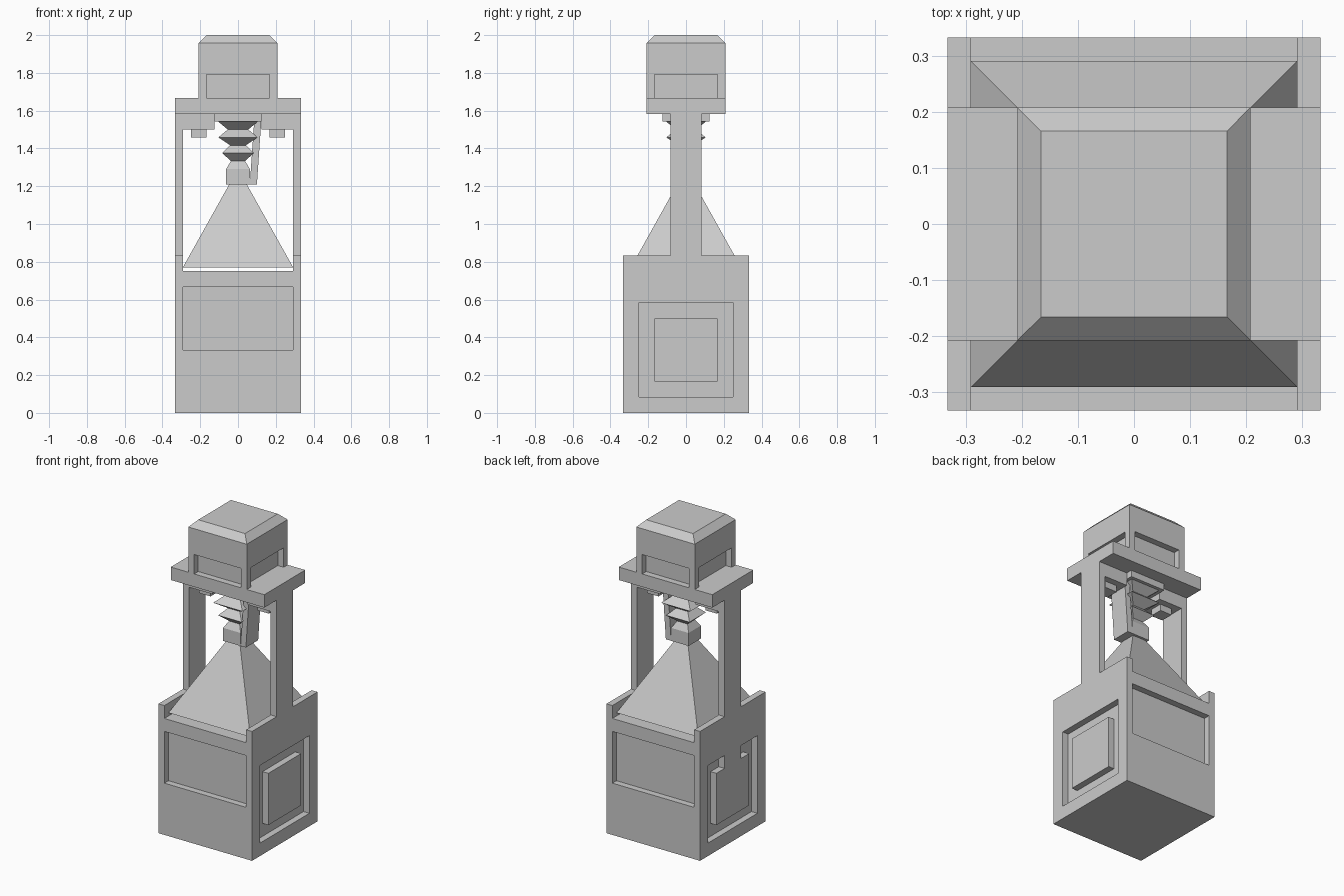
import bpy
import bmesh

cube = bpy.data.objects.get("Cube")
if cube:
    bpy.data.objects.remove(cube)

P = 1 / 24  # modelling grid unit

grey = bpy.data.materials.new("light_grey")
grey.use_nodes = True
grey.diffuse_color = (0.6, 0.6, 0.6, 1)
grey.node_tree.nodes["Principled BSDF"].inputs["Base Color"].default_value = (0.6, 0.6, 0.6, 1)


def finish(name, bm):
    bmesh.ops.recalc_face_normals(bm, faces=bm.faces)
    mesh = bpy.data.meshes.new(name)
    bm.to_mesh(mesh)
    bm.free()
    mesh.materials.append(grey)
    ob = bpy.data.objects.new(name, mesh)
    bpy.context.scene.collection.objects.link(ob)
    return ob


def stack(name, rings):
    """Loft rectangles (z, half x, half y, centre x), in grid units."""
    bm = bmesh.new()
    loops = []
    for z, hx, hy, cx in rings:
        corners = ((-1, -1), (1, -1), (1, 1), (-1, 1))
        loops.append([bm.verts.new(((cx + sx * hx) * P, sy * hy * P, z * P)) for sx, sy in corners])
    bm.faces.new(loops[0])
    bm.faces.new(loops[-1])
    for low, high in zip(loops, loops[1:]):
        for i in range(4):
            j = (i + 1) % 4
            bm.faces.new((low[i], low[j], high[j], high[i]))
    return finish(name, bm)


def box(name, x, y, z):
    """Axis-aligned box from (min, max) ranges, in grid units."""
    bm = bmesh.new()
    bmesh.ops.create_cube(bm, size=1)
    for v in bm.verts:
        v.co = [r[int(c > 0)] * P for r, c in zip((x, y, z), v.co)]
    return finish(name, bm)


def carve(ob, cutters):
    """Subtract the cutters and delete them."""
    for c in cutters:
        mod = ob.modifiers.new("recess", "BOOLEAN")
        mod.operation = "DIFFERENCE"
        mod.solver = "EXACT"
        mod.object = c
    bpy.context.view_layer.update()
    graph = bpy.context.evaluated_depsgraph_get()
    mesh = bpy.data.meshes.new_from_object(ob.evaluated_get(graph))
    ob.modifiers.clear()
    ob.data = mesh
    for c in cutters:
        bpy.data.objects.remove(c)


def span(side, a, b):
    return tuple(sorted((side * a, side * b)))


# Base block with an open channel on top and a recess on each side
base = box("base", (-8, 8), (-8, 8), (0, 20))
cuts = [box("cut", (-7, 7), (-9, 9), (18, 21))]
for s in (-1, 1):
    cuts.append(box("cut", (-7, 7), span(s, 7, 9), (8, 16)))
    cuts.append(box("cut", span(s, 7, 9), (-6, 6), (2, 14)))
carve(base, cuts)

# Raised plates in the side recesses; one has a strip running upward
for s, side in ((1, "left"), (-1, "right")):
    box(side + "_side_plate", span(s, 7, 8), (-4, 4), (4, 12))
box("right_plate_strip", (-8, -7), (-2, 2), (12, 14))

# Floating pyramid heap
stack("heap", [(18.5, 7, 7, 0), (31, 0.02, 0.02, 0)])

# Posts, brackets and knobs
for s, side in ((1, "left"), (-1, "right")):
    box(side + "_post", span(s, 7, 8), (-2, 2), (20, 38))
    box(side + "_bracket", span(s, 3, 7), (-2, 2), (36, 38))
    box(side + "_bracket_knob", span(s, 4, 6), (-1, 1), (35, 36))

# Crossbeam and head with chamfered top and four recesses
box("crossbeam", (-8, 8), (-5, 5), (38, 40))
head = stack("head", [(40, 5, 5, 0), (47, 5, 5, 0), (48, 4, 4, 0)])
cuts = []
for s in (-1, 1):
    cuts.append(box("cut", (-4, 4), span(s, 4, 6), (39, 43)))
    cuts.append(box("cut", span(s, 4, 6), (-4, 4), (39, 43)))
carve(head, cuts)

# Bellows and nozzle under the crossbeam
box("bellows_mount", (-3, 3), (-3, 3), (37, 38))
bellows = [(29, 1.5), (31, 1.5), (32, 0.9), (33, 2), (34, 1), (35, 2.5), (36, 1.3), (37, 2.5)]
stack("bellows", [(z, h, h, 0) for z, h in bellows])

# Slanted side plate of the nozzle
stack("nozzle_plate", [(29, 0.45, 1.5, 1.95), (37, 0.45, 1.5, 2.5)])
